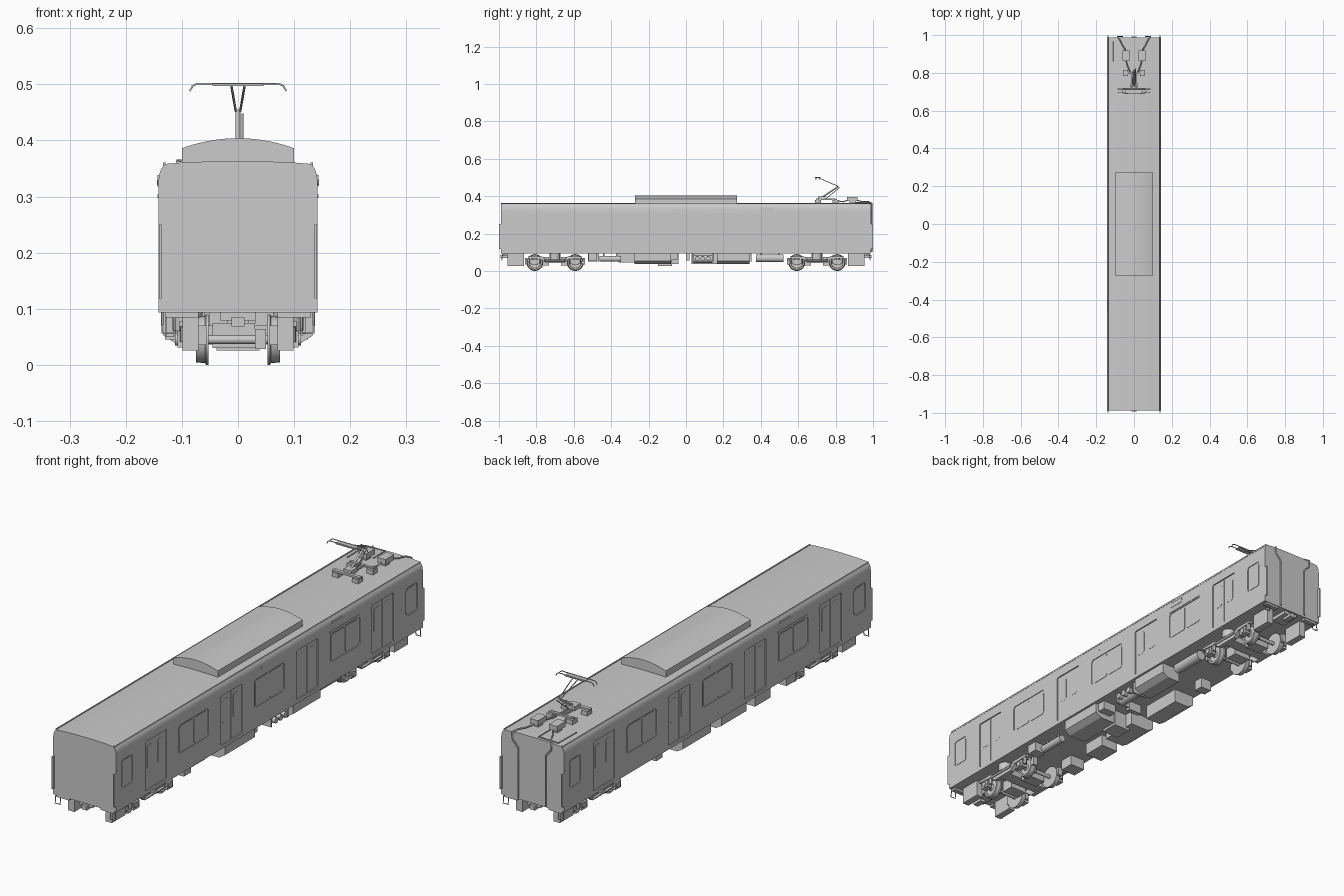
import bpy, bmesh, math
from mathutils import Vector, Matrix

if "Cube" in bpy.data.objects:
    bpy.data.objects.remove(bpy.data.objects["Cube"])

def finish(name, bm, smooth=True):
    bmesh.ops.recalc_face_normals(bm, faces=bm.faces)
    me = bpy.data.meshes.new(name)
    bm.to_mesh(me)
    bm.free()
    ob = bpy.data.objects.new(name, me)
    bpy.context.collection.objects.link(ob)
    if smooth:
        bpy.ops.object.select_all(action='DESELECT')
        ob.select_set(True)
        bpy.context.view_layer.objects.active = ob
        bpy.ops.object.shade_smooth_by_angle(angle=math.radians(30))
    return ob

def add_box(bm, x0, x1, y0, y1, z0, z1):
    m = Matrix.Translation(((x0+x1)/2, (y0+y1)/2, (z0+z1)/2)) @ Matrix.Diagonal((abs(x1-x0), y1-y0, z1-z0, 1))
    bmesh.ops.create_cube(bm, size=1, matrix=m)

def boxes(name, items):
    bm = bmesh.new()
    for it in items:
        add_box(bm, *it)
    return finish(name, bm, False)

def add_prism(bm, pts, a, b, axis):
    """Extrude a 2D outline: axis 'y' uses (x,z), axis 'x' uses (y,z)."""
    co = (lambda p, t: (p[0], t, p[1])) if axis == 'y' else (lambda p, t: (t, p[0], p[1]))
    v0 = [bm.verts.new(co(p, a)) for p in pts]
    v1 = [bm.verts.new(co(p, b)) for p in pts]
    bm.faces.new(v0)
    bm.faces.new(v1)
    n = len(pts)
    for i in range(n):
        bm.faces.new((v0[i], v0[(i+1) % n], v1[(i+1) % n], v1[i]))

def prism(name, pts, a, b, axis='y'):
    bm = bmesh.new()
    add_prism(bm, pts, a, b, axis)
    return finish(name, bm)

def rounded(y0, y1, z0, z1, r=.012):
    out = []
    for cy, cz, a0 in ((y1-r, z1-r, 0), (y0+r, z1-r, 90), (y0+r, z0+r, 180), (y1-r, z0+r, 270)):
        for k in range(4):
            a = math.radians(a0+30*k)
            out.append((cy+r*math.cos(a), cz+r*math.sin(a)))
    return out

def cyl(name, c, r, length, axis, seg=20):
    bm = bmesh.new()
    rot = Matrix.Rotation(math.pi/2, 4, {'x': 'Y', 'y': 'X', 'z': 'Z'}[axis])
    bmesh.ops.create_cone(bm, cap_ends=True, segments=seg, radius1=r, radius2=r, depth=length,
                          matrix=Matrix.Translation(c) @ rot)
    return finish(name, bm)

def tube(name, pts, r):
    cu = bpy.data.curves.new(name, 'CURVE')
    cu.dimensions = '3D'
    cu.bevel_depth, cu.bevel_resolution, cu.use_fill_caps = r, 1, True
    sp = cu.splines.new('POLY')
    sp.points.add(len(pts)-1)
    for p, q in zip(sp.points, pts):
        p.co = (*q, 1)
    ob = bpy.data.objects.new(name, cu)
    bpy.context.collection.objects.link(ob)
    return ob

# Body shell with curved shoulders and slightly domed roof
half = [(.142, .093), (.142, .325), (.1405, .339), (.137, .349), (.130, .358), (.1, .3605), (.05, .3625)]
section = half + [(0, .363)] + [(-x, z) for x, z in reversed(half)]
body = prism('body_shell', section, -.988, .988)

# Side openings: recesses cut into the shell
doors, wins, ends = (-.73, -.244, .244, .73), (-.488, 0, .488), (-.917, .917)
W = .142
cut = bmesh.new()
for s in (1, -1):
    for y in doors:
        add_prism(cut, rounded(y-.068, y+.068, .108, .308, .006), s*(W-.005), s*.16, 'x')
    for y in wins:
        add_prism(cut, rounded(y-.096, y+.096, .178, .292), s*(W-.003), s*.16, 'x')
    for y in ends:
        add_prism(cut, rounded(y-.036, y+.036, .178, .292), s*(W-.003), s*.16, 'x')
cutter = finish('opening_cutter', cut, False)
cutter.hide_render = True
cutter.hide_set(True)
mod = body.modifiers.new('openings', 'BOOLEAN')
mod.object, mod.operation, mod.solver = cutter, 'DIFFERENCE', 'EXACT'

# Door leaves, window panes
leaves, panes = bmesh.new(), bmesh.new()
for s in (1, -1):
    for y in doors:
        for t in (1, -1):
            c = y+t*.034
            add_box(leaves, s*.1365, s*.139, c-.0325, c+.0325, .110, .306)
            add_prism(panes, rounded(c-.02, c+.02, .19, .288, .008), s*.138, s*.1398, 'x')
    for y in wins:
        for t in (1, -1):
            c = y+t*.046
            add_prism(panes, rounded(c-.043, c+.043, .183, .287, .01), s*.138, s*.1405, 'x')
    for y in ends:
        add_prism(panes, rounded(y-.031, y+.031, .183, .287, .01), s*.138, s*.1405, 'x')
finish('door_leaves', leaves, False)
finish('window_panes', panes)

for s in (1, -1):
    # Indicator sign, rain strip and side lamp
    boxes('side_sign', [(s*.139, s*.1435, s*.435-.033, s*.435+.033, .318, .338),
                        (s*.139, s*.1435, s*.485-.095, s*.485+.095, .297, .304)])
    cyl('side_lamp', (s*.141, -s*.05, .325), .005, .006, 'x', 10)
    # Roof gutters
    boxes('roof_gutter', [(s*.129, s*.134, -.985, .985, .354, .3605)])
    for e in (1, -1):
        # Corner guard plates and step irons at the ends
        boxes('corner_guard', [(s*.136, s*.141, min(e*.985, e*.999), max(e*.985, e*.999), .118, .25)])
        tube('step_iron', [(s*.113, e*.98, .095), (s*.113, e*.985, .057), (s*.135, e*.985, .057),
                           (s*.135, e*.98, .095)], .0022)
        # Hanging end equipment boxes
        boxes('end_equipment_box', [(s*.07, s*.099, e*.91-.044, e*.91+.044, .026, .095)])

# Roof cooling unit
arc = [(.1*math.cos(math.pi*k/16), .386+.018*math.sin(math.pi*k/16)) for k in range(17)]
arc = [(x, .404-.018*(x/.1)**2) for x, _ in arc]
prism('cooling_unit', [(-.1, .358)] + arc[::-1] + [(.1, .358)], -.273, .273)

# Pantograph: base frame, insulators, arms and collector head
boxes('pantograph_insulators', [(sx*.045-.014, sx*.045+.014, y-.016, y+.016, .36, .38)
                                for sx in (1, -1) for y in (.705, .8)])
boxes('pantograph_base', [(-.062, .062, .695, .71, .379, .387), (-.055, .055, .795, .806, .379, .385),
                          (-.012, -.006, .70, .80, .379, .387), (.006, .012, .70, .80, .379, .387),
                          (-.018, .018, .705, .745, .38, .398)])
tube('lower_arm', [(0, .725, .392), (0, .815, .452)], .0042)
tube('lower_link', [(.008, .75, .388), (.008, .822, .447)], .002)
for s in (1, -1):
    tube('upper_arm', [(s*.004, .815, .452), (s*.012, .705, .499)], .0022)
for y in (.695, .715):
    tube('collector_bow', [(-.086, y, .488), (-.081, y, .497), (-.073, y, .501), (.073, y, .501),
                           (.081, y, .497), (.086, y, .488)], .0018)
boxes('collector_strip', [(-.045, .045, .691, .719, .497, .501)])

# Roof switch boxes and cables running down the back end
for s in (1, -1):
    boxes('switch_box', [(s*.043-.018, s*.043+.018, .862, .918, .374, .396),
                         (s*.043-.01, s*.043+.01, .875, .905, .358, .376)])
    tube('power_cable', [(s*.02, .80, .376), (s*.035, .84, .37), (s*.043, .87, .38), (s*.045, .92, .376),
                         (s*.06, .945, .37), (s*.075, .975, .371), (s*.088, .993, .362), (s*.088, .993, .335),
                         (s*.062, .993, .305), (s*.062, .993, .10)], .0032)
tube('roof_conduit', [(-.108, .86, .362), (-.108, .978, .364), (-.02, .978, .366), (-.02, .90, .366)], .0025)

# Bogies
prof = [(-.022, .012), (-.022, .0105), (-.020, .043), (.020, .0418), (.020, .012)]
wheel_prof = [(.053, 0), (.053, .045), (.057, .045), (.059, .042), (.075, .0405), (.075, .033),
              (.070, .031), (.070, .014), (.077, .012), (.077, 0)]
for c in (-.7, .7):
    for dy in (-.108, .108):
        y = c+dy
        cyl('axle', (0, y, .045), .008, .2, 'x', 14)
        for s in (1, -1):
            bm = bmesh.new()
            vs = [bm.verts.new((s*x, y, .045+r)) for x, r in wheel_prof]
            es = [bm.edges.new(p) for p in zip(vs, vs[1:])]
            bmesh.ops.spin(bm, geom=vs+es, cent=(0, y, .045), axis=(1, 0, 0), angle=math.tau, steps=28)
            bmesh.ops.remove_doubles(bm, verts=bm.verts, dist=1e-5)
            finish('wheel', bm)
            boxes('axle_box', [(s*.084, s*.108, y-.018, y+.018, .031, .06)])
            cyl('axle_cap', (s*.108, y, .045), .011, .008, 'x', 14)
            for k in (-.022, .022):
                cyl('axle_spring', (s*.095, y+k, .056), .008, .03, 'z', 12)
        t = 1 if dy > 0 else -1
        boxes('traction_motor', [(-.045, .03, y-t*.05-.026, y-t*.05+.026, .03, .075),
                                 (.03, .05, y-.018, y+.018, .028, .064)])
    for s in (1, -1):
        frame = [(c-.145, .068), (c-.145, .078), (c-.07, .078), (c-.045, .062), (c+.045, .062), (c+.07, .078),
                 (c+.145, .078), (c+.145, .068), (c+.075, .064), (c+.05, .042), (c-.05, .042), (c-.075, .064)]
        prism('bogie_side_frame', frame, s*.086, s*.104, 'x')
        cyl('air_spring', (s*.09, c, .078), .027, .034, 'z', 20)
        tube('yaw_damper', [(s*.112, c-.06, .056), (s*.112, c+.06, .056)], .005)
        for dy in (-.155, .155):
            boxes('brake_unit', [(s*.056, s*.076, c+dy-.006, c+dy+.006, .035, .07)])
    boxes('bogie_bolster', [(-.09, .09, c-.025, c+.025, .045, .07), (-.02, .02, c-.03, c+.03, .06, .095)])

# Underfloor equipment with chamfered outer bottom edges
def under(name, x0, x1, y0, y1, z0, ch=.016):
    s = 1 if x0+x1 > 0 else -1
    i, o = sorted((abs(x0), abs(x1))) if x0*x1 >= 0 else (-min(abs(x0), abs(x1)), max(abs(x0), abs(x1)))
    prism(name, [(s*i, .095), (s*o, .095), (s*o, z0+ch), (s*(o-ch*1.6), z0), (s*i, z0)], y0, y1)

under('inverter_case', .03, .133, -.275, -.08, .036)
under('resistor_case', -.02, -.133, -.20, -.04, .036)
boxes('centre_equipment', [(-.038, .038, -.15, -.075, .026, .095), (.06, .12, -.08, -.045, .058, .095),
                           (-.02, .04, .0, .02, .055, .095)])
under('control_case', .05, .133, .165, .34, .036)
under('battery_case', -.04, -.133, .03, .21, .036)
boxes('relay_boxes', [(-.11, -.06, .31, .35, .05, .095), (-.128, -.06, -.525, -.465, .05, .095),
                      (.07, .12, -.52, -.475, .055, .095), (-.13, -.05, -.36, -.26, .045, .095)])

# Air tanks and compressor
cyl('small_air_tank', (.085, -.405, .065), .015, .115, 'y')
cyl('main_air_tank', (.085, .448, .068), .021, .145, 'y')
boxes('tank_straps', [(.083, .087, y-.004, y+.004, .078, .096) for y in (-.44, -.37, .40, .495)])
cyl('compressor_body', (.095, .09, .064), .021, .10, 'y')
for y in (.06, .09, .12):
    cyl('compressor_head', (.12, y, .066), .012, .024, 'x', 14)
boxes('compressor_mount', [(.06, .125, .035, .042, .045, .097), (.06, .125, .14, .147, .045, .097)])

# Couplers and end sills
for e in (1, -1):
    boxes('coupler', [(-.031, .031, e*.94-.04, e*.94+.04, .079, .095),
                      (-.012, .012, e*.97-.022, e*.97+.022, .068, .085)])
    boxes('end_sill', [(sx*.1-.03, sx*.1+.03, e*.975-.01, e*.975+.01, .084, .095) for sx in (1, -1)])
